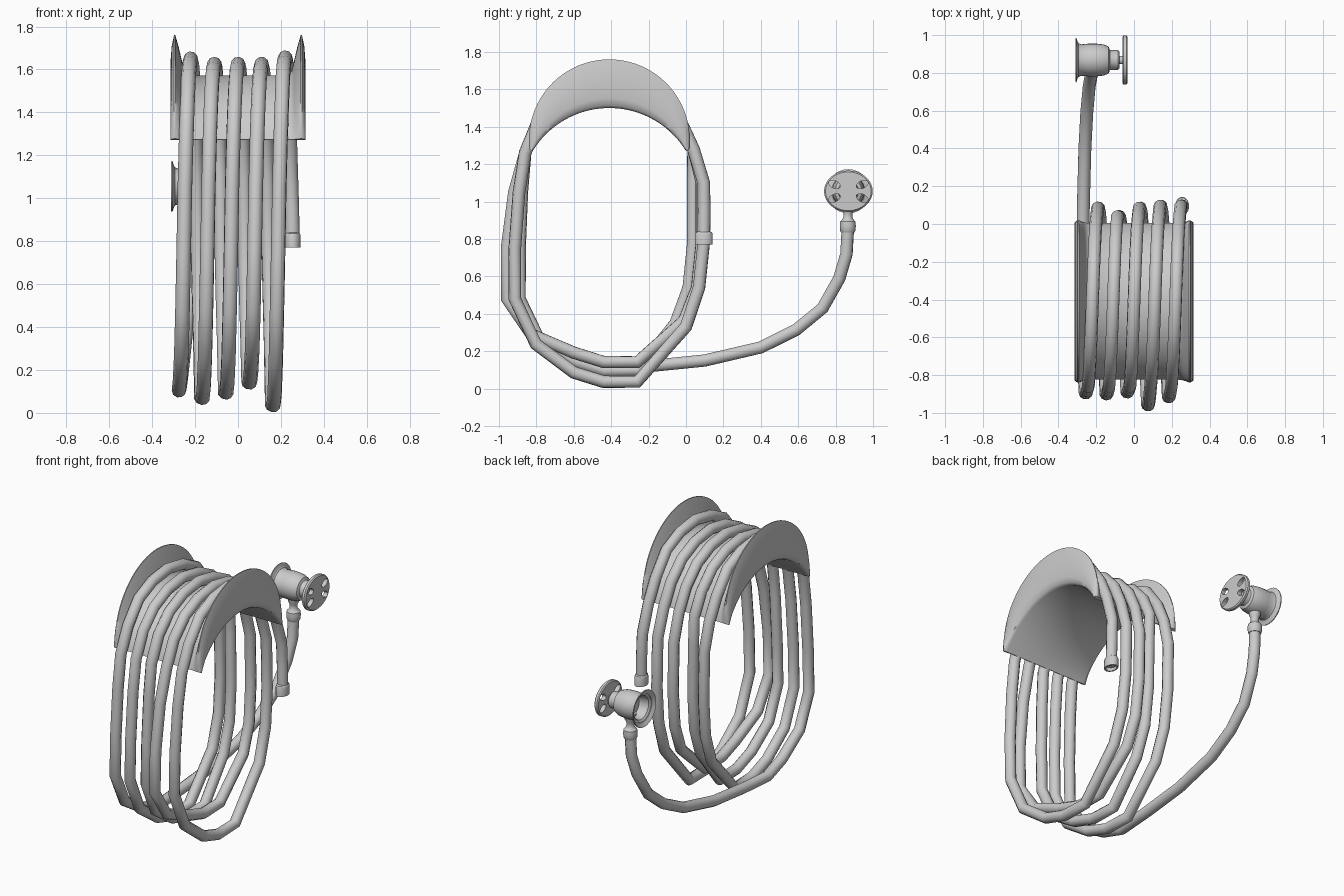
import bpy, bmesh
from math import sin, cos, pi, radians
from mathutils import Matrix, Vector

if "Cube" in bpy.data.objects:
    bpy.data.objects.remove(bpy.data.objects["Cube"])


def finish(name, bm, angle=40):
    bmesh.ops.recalc_face_normals(bm, faces=bm.faces)
    me = bpy.data.meshes.new(name)
    bm.to_mesh(me)
    bm.free()
    ob = bpy.data.objects.new(name, me)
    bpy.context.collection.objects.link(ob)
    smooth(ob, angle)
    return ob


def smooth(ob, angle):
    bpy.ops.object.select_all(action='DESELECT')
    ob.select_set(True)
    bpy.context.view_layer.objects.active = ob
    bpy.ops.object.shade_smooth_by_angle(angle=radians(angle))


def skin(bm, rings, loop=True, caps=True):
    """Bridge rings of points that each form a closed section."""
    vs = [[bm.verts.new(p) for p in r] for r in rings]
    n = len(vs[0])
    for a, b in zip(vs, vs[1:]):
        for i in range(n):
            j = (i + 1) % n
            bm.faces.new((a[i], a[j], b[j], b[i]))
    if caps:
        bm.faces.new(vs[0])
        bm.faces.new(vs[-1])


def lathe(name, profile, centre, axis='Z', scale=(1, 1), seg=28, angle=35):
    """Turn (radius, height) pairs about an axis; scale squashes the section."""
    bm = bmesh.new()
    rings = []
    for r, h in profile:
        ring = []
        for i in range(seg):
            a = 2 * pi * i / seg
            u, v = r * cos(a) * scale[0], r * sin(a) * scale[1]
            p = Vector((u, v, h)) if axis == 'Z' else Vector((h, u, v))
            ring.append(p + Vector(centre))
        rings.append(ring)
    skin(bm, rings)
    return finish(name, bm, angle)


# Saddle with crescent flanges: section of (x, fraction from inner to outer arc)
half = [(0.23, 0.28), (0.25, 0.36), (0.262, 0.55), (0.277, 0.8), (0.292, 1.0),
        (0.298, 1.0), (0.309, 0.8), (0.315, 0.5), (0.315, 0.2), (0.308, 0.05), (0.29, 0.0)]
section = half + [(-x, f) for x, f in reversed(half)]
bm = bmesh.new()
rings = []
N = 40
for i in range(N + 1):
    t = 2 * i / N - 1
    a, b = radians(58.5 * t), radians(97 * t)
    inner = Vector((0, -0.41 + 0.48 * sin(a), 1.02 + 0.48 * cos(a)))
    outer = Vector((0, -0.41 + 0.43 * sin(b), 1.33 + 0.43 * cos(b)))
    rings.append([inner.lerp(outer, f) + Vector((x, 0, 0)) for x, f in section])
skin(bm, rings)
finish("hose_saddle", bm, 50)

# Hose: five uneven loops over the saddle, then the tail to the tap
base = [(.085, 1.10), (.04, 1.28), (-.025, 1.42), (-.13, 1.535), (-.26, 1.60),
        (-.41, 1.625), (-.56, 1.60), (-.69, 1.535), (-.795, 1.42), (-.86, 1.26),
        (-.89, 1.05), (-.91, .75), (-.91, .48), (-.80, .22), (-.60, .05),
        (-.44, 0), (-.26, 0), (-.01, .32), (.06, .54), (.085, .78)]
bottom = [.036, .142, .095, .07, .105]
front = [-.005, -.048, .02, .01, .015]
back = [.01, .01, 0, -.045, 0, 0]
lift = [.03, 0, 0, 0, .025]
path = [(.255, .095, .79), (.252, .097, .95)]
for k in range(5):
    for i, (y, z) in enumerate(base):
        if k == 4 and i > 15:
            break
        x = .22 - .11 * k - .11 * (i - 5) / 20
        if i == 0:
            y += back[k]
        elif i >= 17:
            y += back[k + 1]
            z += .3 * bottom[k] if i == 17 else 0
        elif 3 <= i <= 7:
            z += lift[k]
        elif 10 <= i <= 13:
            y += front[k] * (.6 if i in (10, 13) else 1)
        if 13 <= i <= 16:
            z += bottom[k] * (.5 if i == 13 else 1)
        path.append((x, y, z))
path += [(-.272, -.2, .12), (-.268, .1, .15), (-.26, .4, .22), (-.25, .59, .315),
         (-.237, .73, .43), (-.22, .82, .59), (-.208, .858, .72), (-.205, .865, .85)]
cu = bpy.data.curves.new("hose", 'CURVE')
cu.dimensions = '3D'
cu.bevel_depth = .034
cu.bevel_resolution = 3
cu.use_fill_caps = True
sp = cu.splines.new('POLY')
sp.points.add(len(path) - 1)
for p, c in zip(sp.points, path):
    p.co = (*c, 1)
hose = bpy.data.objects.new("hose", cu)
bpy.context.collection.objects.link(hose)
bpy.ops.object.select_all(action='DESELECT')
hose.select_set(True)
bpy.context.view_layer.objects.active = hose
bpy.ops.object.convert(target='MESH')
smooth(bpy.context.object, 50)

# Open coupling on the free end
lathe("hose_coupling", [(.022, .82), (.034, .80), (.036, .77), (.046, .77), (.046, .825),
                        (.042, .835), (.034, .84)], (.255, .095, 0), scale=(.8, 1.04))

# Tap: flared hollow body, bonnet and stem turned about x
Y, Z = .868, 1.055
lathe("tap_body", [(.02, -.22), (.066, -.225), (.076, -.285), (.117, -.311), (.118, -.305),
                   (.09, -.296), (.083, -.28), (.087, -.24), (.087, -.2), (.082, -.16),
                   (.072, -.135), (.055, -.128), (.052, -.122), (.052, -.085), (.046, -.078),
                   (.022, -.078), (.022, -.05)], (0, Y, Z), 'X')

# Tap outlet and hose nut
lathe("tap_outlet", [(.036, .835), (.041, .845), (.043, .87), (.041, .893), (.03, .905),
                     (.024, .915), (.024, .94), (.034, .96), (.036, 1.0)], (-.205, .865, 0))

# Oval hand wheel with four openings
wheel = lathe("tap_wheel", [(.02, -.062), (.122, -.062), (.13, -.056), (.13, -.041),
                            (.122, -.034), (.02, -.034)], (0, Y, Z), 'X', (1, .85), 40)
bm = bmesh.new()
for sy in (-1, 1):
    for sz in (-1, 1):
        m = (Matrix.Translation((-.048, Y + sy * .074, Z + sz * .036))
             @ Matrix.Rotation(sy * sz * radians(25), 4, 'X')
             @ Matrix.Diagonal((1, 1, .6, 1)) @ Matrix.Rotation(pi / 2, 4, 'Y'))
        bmesh.ops.create_cone(bm, cap_ends=True, segments=18, radius1=.033,
                              radius2=.033, depth=.1, matrix=m)
cutter = finish("wheel_cutter", bm)
cutter.hide_render = True
mod = wheel.modifiers.new("openings", 'BOOLEAN')
mod.operation = 'DIFFERENCE'
mod.object = cutter
bpy.ops.object.select_all(action='DESELECT')
wheel.select_set(True)
bpy.context.view_layer.objects.active = wheel
bpy.ops.object.modifier_apply(modifier=mod.name)
bpy.data.objects.remove(cutter)
smooth(wheel, 35)
